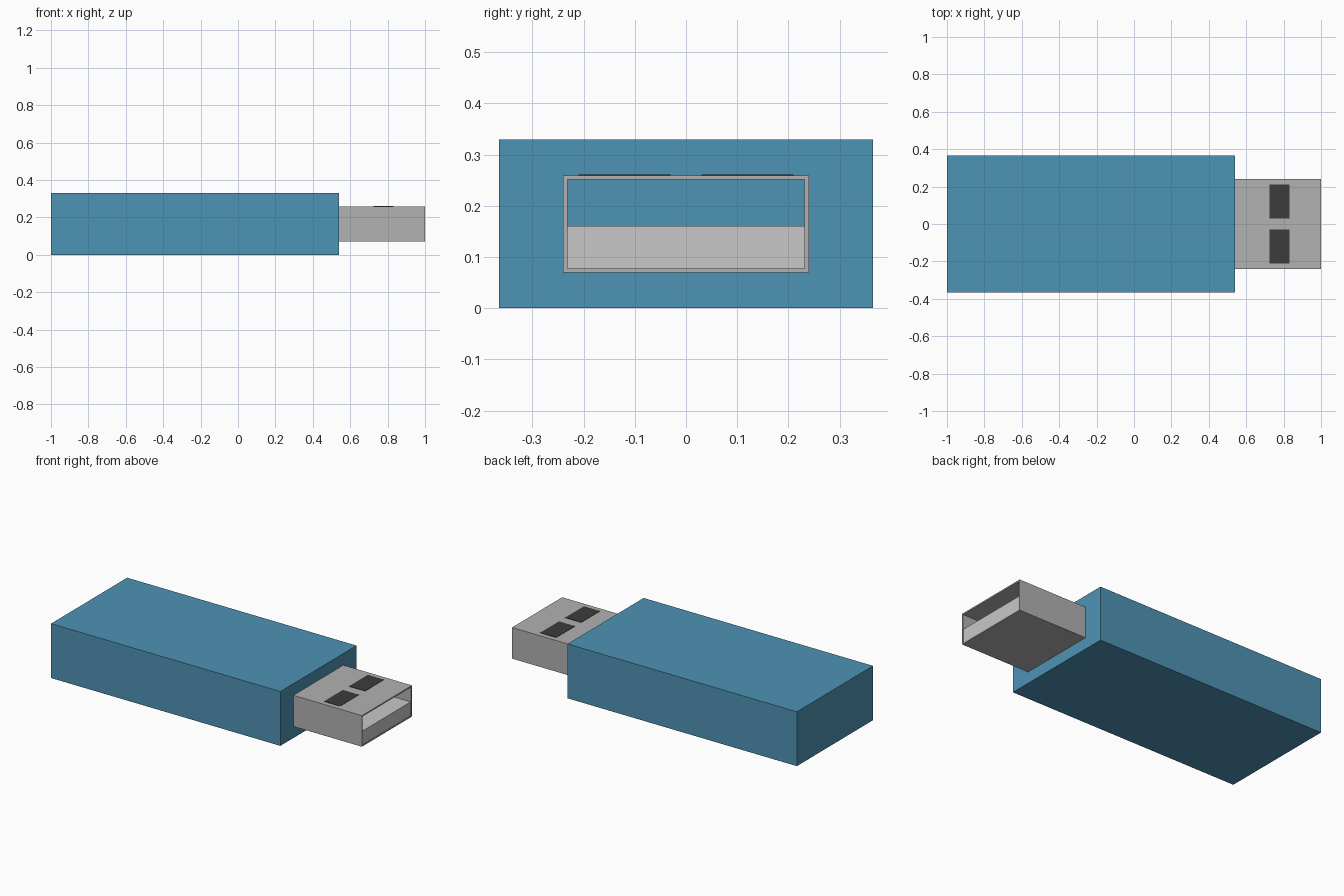
import bpy
import bmesh
from mathutils import Vector

cube = bpy.data.objects.get("Cube")
if cube:
    bpy.data.objects.remove(cube, do_unlink=True)


def material(name, color):
    mat = bpy.data.materials.new(name)
    mat.use_nodes = True
    mat.diffuse_color = (*color, 1)
    bsdf = next(n for n in mat.node_tree.nodes if n.type == "BSDF_PRINCIPLED")
    bsdf.inputs["Base Color"].default_value = (*color, 1)
    return mat


def box(name, low, high, mat, open_ends=False):
    """Box between two corners, optionally without its two x ends."""
    low, high = Vector(low), Vector(high)
    bm = bmesh.new()
    bmesh.ops.create_cube(bm, size=1)
    bmesh.ops.scale(bm, vec=high - low, verts=bm.verts)
    bmesh.ops.translate(bm, vec=(low + high) / 2, verts=bm.verts)
    if open_ends:
        bm.normal_update()
        ends = [f for f in bm.faces if abs(f.normal.x) > 0.5]
        bmesh.ops.delete(bm, geom=ends, context="FACES_ONLY")
    mesh = bpy.data.meshes.new(name)
    bm.to_mesh(mesh)
    bm.free()
    mesh.materials.append(mat)
    obj = bpy.data.objects.new(name, mesh)
    bpy.context.scene.collection.objects.link(obj)
    return obj


blue = material("blue plastic", (0.076, 0.292, 0.462))
metal = material("grey metal", (0.445, 0.445, 0.445))
pale = material("pale grey plastic", (0.578, 0.578, 0.578))
dark = material("dark grey", (0.045, 0.045, 0.045))

# Main casing
body_end, wall = 0.54, 0.008
box("casing", (-1, -0.365, 0), (body_end, 0.365, 0.33), blue)

# Hollow metal plug sleeve
sleeve = box("plug_sleeve", (body_end, -0.24, 0.07), (1, 0.24, 0.259), metal, True)
shell = sleeve.modifiers.new("wall", "SOLIDIFY")
shell.thickness = wall
shell.offset = -1
shell.use_even_offset = True

# Contact tongue filling the lower half of the sleeve
box("contact_tongue", (body_end, -0.24 + wall, 0.07 + wall),
    (0.997, 0.24 - wall, 0.161), pale)

# Two dark windows on top of the sleeve
for side, y in (("right", -0.12), ("left", 0.12)):
    box(f"{side}_window", (0.725, y - 0.09, 0.258), (0.832, y + 0.09, 0.261), dark)
